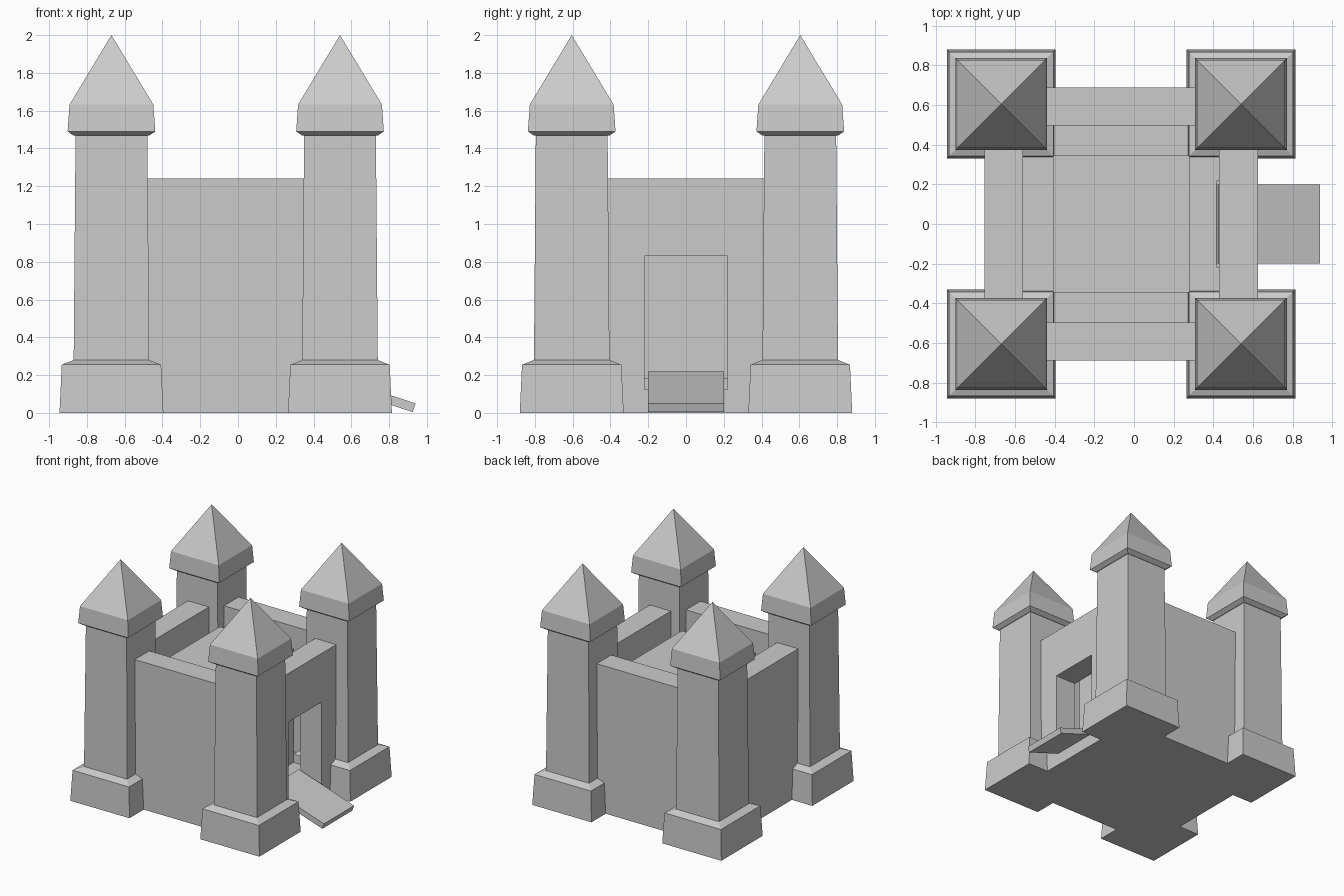
import bpy, bmesh, math

if "Cube" in bpy.data.objects:
    bpy.data.objects.remove(bpy.data.objects["Cube"])


def make_object(name, bm):
    bmesh.ops.recalc_face_normals(bm, faces=bm.faces)
    mesh = bpy.data.meshes.new(name)
    bm.to_mesh(mesh)
    bm.free()
    obj = bpy.data.objects.new(name, mesh)
    bpy.context.collection.objects.link(obj)
    return obj


def box(name, x, y, z):
    bm = bmesh.new()
    bmesh.ops.create_cube(bm, size=1)
    for v in bm.verts:
        for i, (lo, hi) in enumerate((x, y, z)):
            v.co[i] = lo if v.co[i] < 0 else hi
    return make_object(name, bm)


def square_tower(name, cx, cy, profile, apex):
    # Stacked square rings of (half width, height), closed by a point
    bm = bmesh.new()
    rings = []
    for h, z in profile:
        rings.append([bm.verts.new((cx + sx * h, cy + sy * h, z))
                      for sx, sy in ((-1, -1), (1, -1), (1, 1), (-1, 1))])
    bm.faces.new(rings[0][::-1])
    for a, b in zip(rings, rings[1:]):
        for i in range(4):
            j = (i + 1) % 4
            bm.faces.new((a[i], a[j], b[j], b[i]))
    tip = bm.verts.new((cx, cy, apex))
    for i in range(4):
        bm.faces.new((rings[-1][i], rings[-1][(i + 1) % 4], tip))
    return make_object(name, bm)


def cut(target, cutter):
    mod = target.modifiers.new("cut", 'BOOLEAN')
    mod.operation = 'DIFFERENCE'
    mod.solver = 'EXACT'
    mod.object = cutter
    bpy.context.view_layer.objects.active = target
    bpy.ops.object.modifier_apply(modifier=mod.name)
    bpy.data.objects.remove(cutter)


# Curtain walls: solid block, hollowed courtyard, gateway in the right wall
walls = box("curtain_walls", (-0.755, 0.625), (-0.69, 0.69), (0, 1.24))
cut(walls, box("courtyard_cutter", (-0.56, 0.43), (-0.497, 0.497), (0.185, 1.5)))
cut(walls, box("gate_cutter", (0.42, 0.8), (-0.22, 0.22), (0.125, 0.83)))
# Sill step stays at the courtyard floor edge

# Inner keep
box("keep", (-0.41, 0.28), (-0.345, 0.345), (0.185, 1.14))

# Four corner towers with flared foot and pointed cap
PROFILE = [(0.275, 0), (0.263, 0.255), (0.2, 0.28), (0.19, 1.468),
           (0.2, 1.468), (0.232, 1.49), (0.222, 1.632)]
for side, cx in (("left", -0.67), ("right", 0.54)):
    for end, cy in (("front", -0.605), ("back", 0.605)):
        square_tower(f"tower_{end}_{side}", cx, cy, PROFILE, 2.0)

# Sloping drawbridge, top edge running from the outer tip up into the gateway
bridge = box("drawbridge", (-0.54, 0), (-0.2, 0.2), (-0.048, 0))
bridge.location = (0.94, 0, 0.05)
bridge.rotation_euler = (0, math.atan(0.33), 0)
